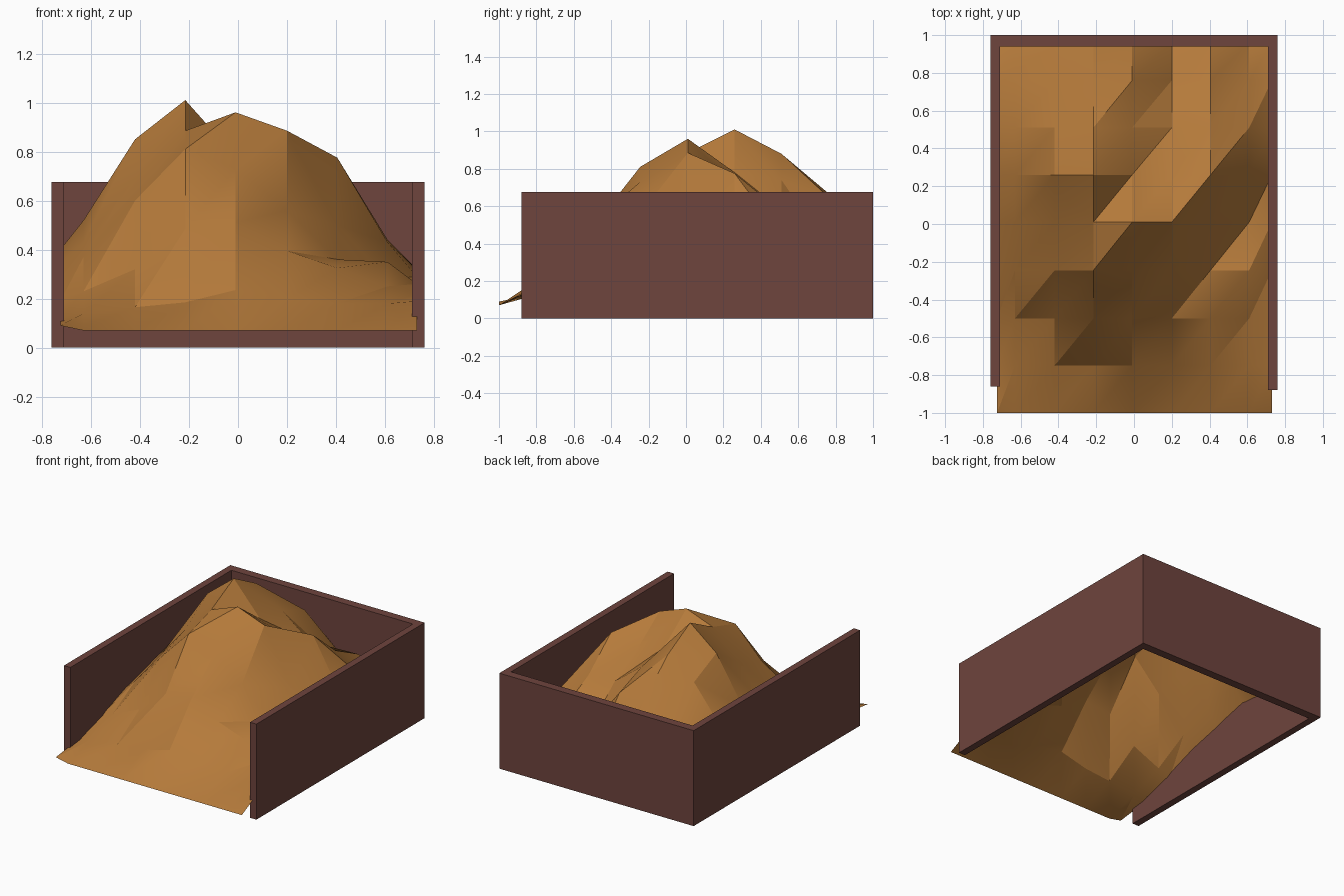
import bpy, bmesh, math

if "Cube" in bpy.data.objects:
    bpy.data.objects.remove(bpy.data.objects["Cube"])


def material(name, rgb):
    m = bpy.data.materials.new(name)
    m.diffuse_color = (*rgb, 1)
    m.use_nodes = True
    m.node_tree.nodes["Principled BSDF"].inputs["Base Color"].default_value = m.diffuse_color
    return m


def finish(bm, name, mat):
    bmesh.ops.recalc_face_normals(bm, faces=bm.faces)
    me = bpy.data.meshes.new(name)
    bm.to_mesh(me)
    bm.free()
    me.materials.append(mat)
    ob = bpy.data.objects.new(name, me)
    bpy.context.collection.objects.link(ob)
    return ob


soil = material("ochre soil", (0.46, 0.195, 0.043))
brick = material("dark red brown wall", (0.156, 0.058, 0.047))

# Three-sided bay wall: a U outline extruded upwards
bm = bmesh.new()
outline = [(-0.76, -0.86), (-0.76, 1.0), (0.76, 1.0), (0.76, -0.88),
           (0.71, -0.88), (0.71, 0.94), (-0.71, 0.94), (-0.71, -0.86)]
base = bm.faces.new([bm.verts.new((x, y, 0)) for x, y in outline])
top = bmesh.ops.extrude_face_region(bm, geom=[base], use_keep_orig=True)
bmesh.ops.translate(bm, vec=(0, 0, 0.675),
                    verts=[v for v in top["geom"] if isinstance(v, bmesh.types.BMVert)])
finish(bm, "bay_wall", brick)

# Heaped material: coarse height grid, front row first, one value per column
xs = [-0.725, -0.63, -0.42, -0.215, -0.01, 0.2, 0.405, 0.61, 0.73]
ys = [-1.0, -0.75, -0.5, -0.245, 0.01, 0.26, 0.51, 0.76, 0.96]
heights = [
    [0.09, 0.07, 0.07, 0.07, 0.07, 0.07, 0.07, 0.07, 0.07],
    [0.12, 0.14, 0.165, 0.185, 0.235, 0.20, 0.18, 0.18, 0.19],
    [0.19, 0.23, 0.32, 0.485, 0.51, 0.395, 0.325, 0.25, 0.22],
    [0.28, 0.37, 0.60, 0.81, 0.73, 0.56, 0.36, 0.35, 0.26],
    [0.34, 0.43, 0.69, 0.885, 0.96, 0.885, 0.50, 0.28, 0.26],
    [0.40, 0.52, 0.85, 1.01, 0.78, 0.71, 0.775, 0.43, 0.29],
    [0.38, 0.48, 0.74, 0.88, 0.74, 0.58, 0.57, 0.44, 0.32],
    [0.28, 0.35, 0.52, 0.67, 0.65, 0.38, 0.45, 0.27, 0.22],
    [0.20, 0.24, 0.36, 0.47, 0.42, 0.24, 0.30, 0.18, 0.15],
]
bm = bmesh.new()
g = [[bm.verts.new((x, y, z)) for x, z in zip(xs, row)] for y, row in zip(ys, heights)]
for j in range(len(ys) - 1):
    for i in range(len(xs) - 1):
        a, b, c, d = g[j][i], g[j][i + 1], g[j + 1][i + 1], g[j + 1][i]
        bm.faces.new((a, b, c))
        bm.faces.new((a, c, d))
heap = finish(bm, "soil_heap", soil)
if heap.data.polygons[0].normal.z < 0:
    heap.data.flip_normals()
bpy.context.view_layer.objects.active = heap
heap.select_set(True)
bpy.ops.object.shade_smooth_by_angle(angle=math.radians(22))
